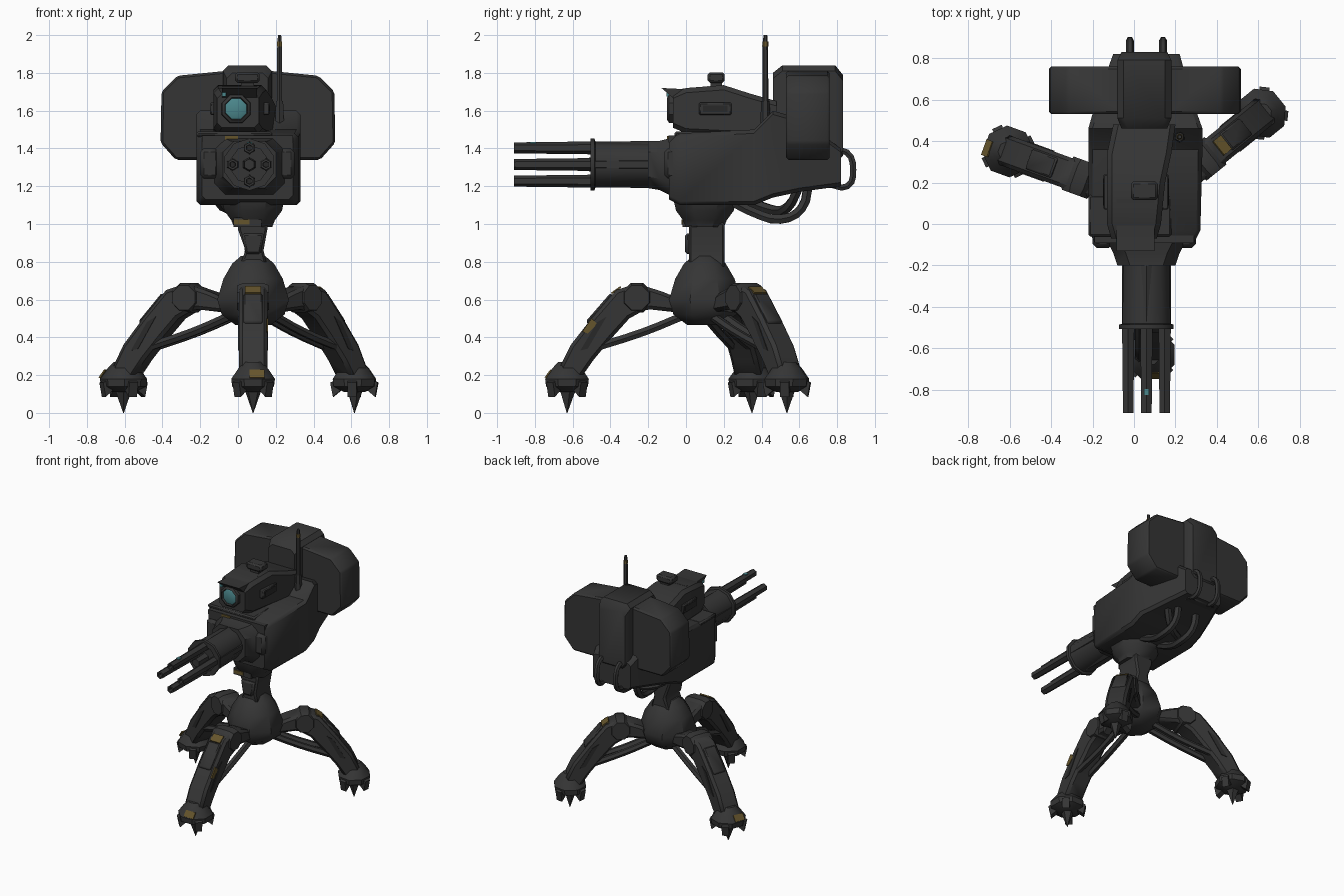
import bpy, bmesh, math
from mathutils import Matrix, Vector

if "Cube" in bpy.data.objects:
    bpy.data.objects.remove(bpy.data.objects["Cube"])


def material(name, rgb):
    m = bpy.data.materials.new(name)
    m.diffuse_color = (*rgb, 1)
    m.use_nodes = True
    b = next(n for n in m.node_tree.nodes if n.type == 'BSDF_PRINCIPLED')
    b.inputs["Base Color"].default_value = (*rgb, 1)
    b.inputs["Roughness"].default_value = 0.8
    return m


GREY = material("gunmetal grey", (0.036, 0.036, 0.036))
DARK = material("dark recess grey", (0.022, 0.022, 0.022))
TEAL = material("teal lens", (0.07, 0.24, 0.26))
GOLD = material("worn gold", (0.13, 0.09, 0.025))


def add(name, mesh, mat, matrix=None, angle=40):
    mesh.materials.clear()
    mesh.materials.append(mat)
    o = bpy.data.objects.new(name, mesh)
    bpy.context.collection.objects.link(o)
    if matrix:
        o.matrix_world = matrix
    bpy.ops.object.select_all(action='DESELECT')
    o.select_set(True)
    bpy.context.view_layer.objects.active = o
    bpy.ops.object.shade_smooth_by_angle(angle=math.radians(angle))
    return o


def rings(name, loops, mat, matrix=None, bevel=0):
    """Skin a series of equal closed loops and cap both ends."""
    bm = bmesh.new()
    vs = [[bm.verts.new(p) for p in loop] for loop in loops]
    n = len(vs[0])
    for a, b in zip(vs, vs[1:]):
        for i in range(n):
            bm.faces.new((a[i], a[(i + 1) % n], b[(i + 1) % n], b[i]))
    bm.faces.new(vs[0])
    bm.faces.new(vs[-1])
    bmesh.ops.recalc_face_normals(bm, faces=bm.faces)
    if bevel:
        edges = [e for e in bm.edges if e.calc_face_angle(0) > 0.6]
        bmesh.ops.bevel(bm, geom=edges, offset=bevel, segments=1, affect='EDGES')
    me = bpy.data.meshes.new(name)
    bm.to_mesh(me)
    bm.free()
    return add(name, me, mat, matrix)


def loft(name, sections, c):
    """Chamfered rectangles (y, x0, x1, z0, z1) lofted along y."""
    loops = []
    for y, a, b, d, e in sections:
        loops.append([(a + c, y, d), (b - c, y, d), (b, y, d + c), (b, y, e - c),
                      (b - c, y, e), (a + c, y, e), (a, y, e - c), (a, y, d + c)])
    return rings(name, loops, GREY)


def prism(name, pts, lo, hi, mat=GREY, matrix=None, bevel=0.0):
    """Outline (u, z) extruded from lo to hi along local y."""
    return rings(name, [[(u, v, z) for u, z in pts] for v in (lo, hi)], mat, matrix, bevel)


def box(name, centre, size, mat=GREY, matrix=None, bevel=0.0):
    (x, y, z), (a, b, c) = centre, [s / 2 for s in size]
    pts = [(x - a, z - c), (x + a, z - c), (x + a, z + c), (x - a, z + c)]
    return prism(name, pts, y - b, y + b, mat, matrix, bevel)


def lathe(name, profile, matrix, sides=8, mat=GREY):
    """Profile (radius, height) turned about local z."""
    step = math.tau / sides
    return rings(name, [[(r * math.cos((i + .5) * step), r * math.sin((i + .5) * step), h)
                         for i in range(sides)] for r, h in profile], mat, matrix)


def tube(name, pts, radius, matrix=None):
    cu = bpy.data.curves.new(name, 'CURVE')
    cu.dimensions = '3D'
    cu.bevel_depth, cu.bevel_resolution, cu.resolution_u = radius, 1, 3
    sp = cu.splines.new('BEZIER')
    sp.bezier_points.add(len(pts) - 1)
    for bp, p in zip(sp.bezier_points, pts):
        bp.co = p
        bp.handle_left_type = bp.handle_right_type = 'AUTO'
    cu.use_fill_caps = True
    o = bpy.data.objects.new(name + "_path", cu)
    bpy.context.collection.objects.link(o)
    bpy.context.view_layer.update()
    me = bpy.data.meshes.new_from_object(o.evaluated_get(bpy.context.evaluated_depsgraph_get()))
    bpy.data.objects.remove(o)
    return add(name, me, GREY, matrix, 50)


T = Matrix.Translation
FORWARD = Matrix.Rotation(math.pi / 2, 4, 'X')   # local z points to the front

# Hub, column and swivel neck
HUB = Vector((0.08, 0.1, 0))
lathe("hub", [(.1, .465), (.18, .52), (.205, .6), (.17, .71), (.12, .79), (.07, .83)], T(HUB))
prism("column", [(.0, .76), (.16, .76), (.135, .86), (.155, .97), (.155, 1.01), (.0, 1.01),
                 (.0, .97), (.04, .86)], .015, .205, bevel=.012)
prism("column_lug", [(.04, .84), (.12, .84), (.14, .95), (.02, .95)], -.005, .1, bevel=.012)
lathe("neck", [(.11, .985), (.125, 1.02), (.165, 1.07), (.18, 1.13)], T(HUB))
box("neck_mark", (.02, -.02, 1.01), (.08, .009, .025), GOLD)
box("neck_mark_mount", (.05, .02, 1.01), (.15, .075, .05))

# Three legs, each built along its own radial x axis
LEG = [(.1, .59), (.22, .64), (.36, .685), (.47, .65), (.6, .5), (.71, .36), (.78, .22),
       (.66, .18), (.59, .28), (.49, .4), (.4, .5), (.31, .55), (.13, .53)]
for tag, angle, reach in (("front", -90, 1.0), ("right", 160, 1.0), ("left", 39, .945)):
    m = T(HUB) @ Matrix.Rotation(math.radians(angle), 4, 'Z') @ Matrix.Diagonal((reach, 1, 1, 1))
    prism(tag + "_leg", LEG, -.075, .075, GREY, m, .018)
    lathe(tag + "_knee", [(.07, -.085), (.085, -.05), (.085, .05), (.07, .085)],
          m @ T((.36, 0, .61)) @ FORWARD)
    prism(tag + "_shin_plate", [(.5, .635), (.63, .485), (.61, .46), (.48, .61)],
          -.05, .05, GREY, m, .008)
    for s in (-1, 1):
        tube(tag + "_strut", [(.1, s * .04, .52), (.32, s * .04, .43), (.6, s * .05, .34)],
             .024, m)
        prism(tag + "_shin_recess", [(.52, .51), (.57, .48), (.66, .33), (.62, .34)],
              s * .075 - .004, s * .075 + .004, DARK, m)
    # Foot with a centre spike and claws
    f = m @ T((.73, 0, 0))
    lathe(tag + "_foot", [(.06, .11), (.12, .14), (.125, .18), (.085, .235), (.05, .27)], f)
    lathe(tag + "_spike", [(.05, .13), (.035, .09), (.002, .0)], f, 5)
    for a in (45, 135, 225, 315):
        claw = f @ Matrix.Rotation(math.radians(a), 4, 'Z')
        prism(tag + "_claw", [(.06, .13), (.11, .17), (.13, .16), (.115, .085)], -.025, .025,
              GREY, claw)
    if tag != "right":
        slope = m @ T((.47, 0, .65)) @ Matrix.Rotation(math.radians(35), 4, 'Y')
        box(tag + "_knee_mark", (0, 0, 0), (.06, .085, .009), GOLD, slope)
    if tag != "left":
        tilt = f @ T((.1, .02, .206)) @ Matrix.Rotation(math.radians(54), 4, 'Y')
        box(tag + "_foot_mark", (0, 0, 0), (.05, .08, .009), GOLD, tilt)
    if tag == "front":
        prism("front_leg_mark", [(.57, .47), (.6, .5), (.65, .43), (.62, .42)], .07, .079, GOLD, m)

# Main body
loft("body", [(-.09, -.19, .29, 1.13, 1.45), (-.03, -.22, .32, 1.1, 1.48),
              (.36, -.22, .33, 1.1, 1.5), (.46, -.22, .33, 1.14, 1.6),
              (.6, -.18, .28, 1.17, 1.56), (.82, -.1, .22, 1.2, 1.4)], .02)
box("body_top_plate", (-.02, .04, 1.475), (.4, .2, .03), bevel=.01)
box("body_front_mark", (-.035, -.095, 1.455), (.07, .009, .02), GOLD)
box("body_front_lip", (.05, -.065, 1.45), (.48, .055, .035))
for s in (-1, 1):
    box("body_front_bracket", (.05 + s * .2, -.08, 1.32), (.1, .07, .16), bevel=.02)

# Rotary gun: mantlet, housing, collar and four barrels
GUN = T((.06, 0, 1.315)) @ FORWARD
loft("gun_mantlet", [(-.06, -.14, .26, 1.14, 1.46), (-.14, -.1, .22, 1.18, 1.44),
                     (-.2, -.08, .2, 1.19, 1.44)], .06)
lathe("gun_housing", [(.115, .1), (.122, .48), (.138, .485), (.138, .505), (.1, .505),
                      (.1, .49)], GUN, 10)
lathe("gun_core", [(.04, .45), (.03, .6)], GUN, 6)
for i in range(4):
    a = i * math.pi / 2
    tip = GUN @ T((.088 * math.cos(a), .088 * math.sin(a), 0))
    lathe("barrel", [(.036, .12), (.034, .5), (.029, .91), (.017, .91), (.015, .86)], tip, 6)
    lathe("muzzle_bore", [(.014, .862), (.014, .866)], tip, 6, DARK)
box("barrel_mark", (.06, -.81, 1.43), (.026, .03, .008), TEAL)

# Sensor head with pointed hood, lens and top knob
loft("sensor_head", [(-.07, -.11, .11, 1.51, 1.69), (.0, -.13, .13, 1.48, 1.72),
                     (.2, -.13, .15, 1.47, 1.735), (.34, -.13, .18, 1.47, 1.69),
                     (.48, -.1, .2, 1.47, 1.65)], .025)
prism("sensor_hood", [(-.13, 1.72), (-.06, 1.66), (.12, 1.68), (.12, 1.73), (-.03, 1.715)],
      -.1, .085, GREY, Matrix.Rotation(math.pi / 2, 4, 'Z'))
lathe("lens_rim", [(.085, .05), (.08, .09), (.064, .1), (.059, .085)],
      T((-.01, 0, 1.61)) @ FORWARD)
lathe("lens", [(.06, .086), (.042, .094)], T((-.01, 0, 1.61)) @ FORWARD, 8, TEAL)
box("lens_corner_mark", (-.075, -.088, 1.685), (.022, .03, .02), TEAL)
box("top_knob_stem", (.05, .16, 1.745), (.07, .06, .05))
box("top_knob", (.05, .16, 1.775), (.13, .09, .055), bevel=.012)
for s in (-1, 1):
    x = .01 + s * .14
    box("head_side_frame", (x, .155, 1.61), (.035, .17, .065), bevel=.006)
    box("head_side_window", (x + s * .015, .155, 1.61), (.009, .13, .035), DARK)

# Ammunition drums either side of the rear pack
DRUM = [(-.41, 1.43), (-.33, 1.34), (-.05, 1.34), (.05, 1.42), (.05, 1.82), (-.07, 1.81),
        (-.32, 1.785), (-.405, 1.7)]
prism("right_drum", DRUM, .53, .76, bevel=.012)
prism("left_drum", [(.105 - x, z) for x, z in DRUM], .53, .76, bevel=.012)
loft("rear_pack", [(.46, -.06, .16, 1.36, 1.8), (.51, -.08, .18, 1.3, 1.84),
                   (.79, -.08, .18, 1.32, 1.84), (.83, -.06, .16, 1.36, 1.79)], .03)
box("pack_base", (.05, .72, 1.29), (.28, .2, .2), bevel=.03)

# Antenna
lathe("antenna_base", [(.03, 1.45), (.022, 1.65)], T((.22, .42, 0)), 6)
lathe("antenna", [(.016, 1.58), (.015, 1.92), (.01, 2.0)], T((.22, .42, 0)), 6)
lathe("antenna_band", [(.0165, 1.94), (.0155, 1.965)], T((.22, .42, 0)), 6, GOLD)

# Rear handles and hoses under the body
for x in (-.02, .14):
    tube("rear_handle", [(x, .78, 1.38), (x, .85, 1.38), (x, .885, 1.29), (x, .855, 1.2),
                         (x, .76, 1.21)], .019)
    tube("under_hose", [(x, .24, 1.12), (x, .36, 1.06), (x + .02, .5, 1.025), (x, .61, 1.08),
                        (x, .65, 1.22)], .027)
tube("cross_hose", [(-.12, .3, 1.14), (-.05, .44, 1.08), (.12, .54, 1.09), (.2, .6, 1.2)], .027)
